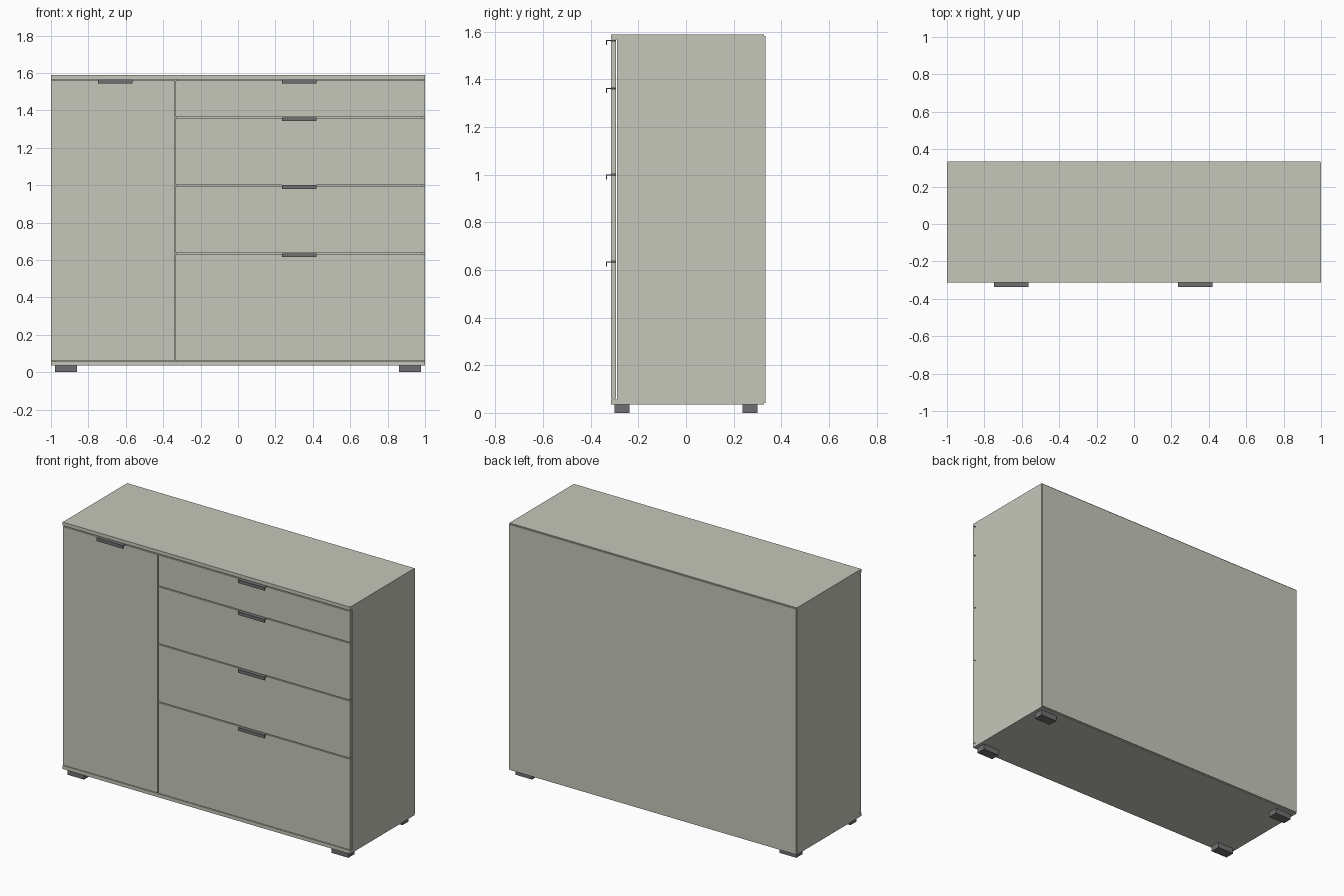
import bpy, bmesh

if "Cube" in bpy.data.objects:
    bpy.data.objects.remove(bpy.data.objects["Cube"])


def material(name, color):
    m = bpy.data.materials.new(name)
    m.diffuse_color = (*color, 1)
    m.use_nodes = True
    m.node_tree.nodes["Principled BSDF"].inputs["Base Color"].default_value = m.diffuse_color
    return m


body = material("pale_greige", (0.56, 0.575, 0.495))
metal = material("dark_grey", (0.16, 0.16, 0.16))


def boxes(name, mat, *ranges):
    """One object made of boxes given as x0, x1, y0, y1, z0, z1."""
    bm = bmesh.new()
    for x0, x1, y0, y1, z0, z1 in ranges:
        cube = bmesh.ops.create_cube(bm, size=1)
        for v in cube["verts"]:
            v.co = (x1 if v.co.x > 0 else x0,
                    y1 if v.co.y > 0 else y0,
                    z1 if v.co.z > 0 else z0)
    mesh = bpy.data.meshes.new(name)
    bm.to_mesh(mesh)
    bm.free()
    mesh.materials.append(mat)
    ob = bpy.data.objects.new(name, mesh)
    bpy.context.collection.objects.link(ob)
    return ob


FRONT, FACE_BACK, BACK = -0.314, -0.293, 0.327
SPLIT, GAP = -0.337, 0.002
LOW, HIGH = 0.057, 1.566

# Carcass: top, bottom, sides, divider and thin back
boxes("top_panel", body, (-1, 1, FRONT, BACK, HIGH, 1.588))
boxes("bottom_panel", body, (-1, 1, FRONT, BACK, 0.035, LOW))
boxes("left_side", body, (-1, -0.978, FACE_BACK + 0.004, BACK, LOW, HIGH))
boxes("right_side", body, (0.978, 1, FACE_BACK + 0.004, BACK, LOW, HIGH))
boxes("divider", body, (SPLIT - 0.011, SPLIT + 0.011, FACE_BACK + 0.004, BACK, LOW, HIGH))
boxes("back_panel", body, (-0.998, 0.998, BACK, 0.333, 0.041, 1.582))


# Angled strip handle hooked over the upper edge of a front
def handle(name, cx, z):
    w, t = 0.092, 0.004
    boxes(name, metal,
          (cx - w, cx + w, -0.336, FACE_BACK, z, z + t),
          (cx - w, cx + w, -0.336, -0.336 + t, z - 0.016, z))


# Door on the left
boxes("door", body, (-0.999, SPLIT - GAP, FRONT, FACE_BACK, LOW + 0.004, HIGH - 0.006))
handle("door_handle", -0.657, HIGH - 0.006)

# Four drawers on the right
edges = [LOW + 0.002, 0.635, 1.0, 1.363, HIGH - 0.002]
for i, (z0, z1) in enumerate(zip(edges, edges[1:])):
    z_top = z1 - 0.004
    boxes(f"drawer_front_{i + 1}", body,
          (SPLIT + GAP, 0.999, FRONT, FACE_BACK, z0 + GAP, z_top))
    handle(f"drawer_handle_{i + 1}", 0.327, z_top)

# Four block feet
for sx, side in ((-1, "left"), (1, "right")):
    for sy, end in ((-1, "front"), (1, "back")):
        xs = sorted((sx * 0.978, sx * 0.862))
        ys = sorted((sy * 0.30, sy * 0.238))
        boxes(f"{end}_{side}_foot", metal, (*xs, *ys, 0, 0.035))
